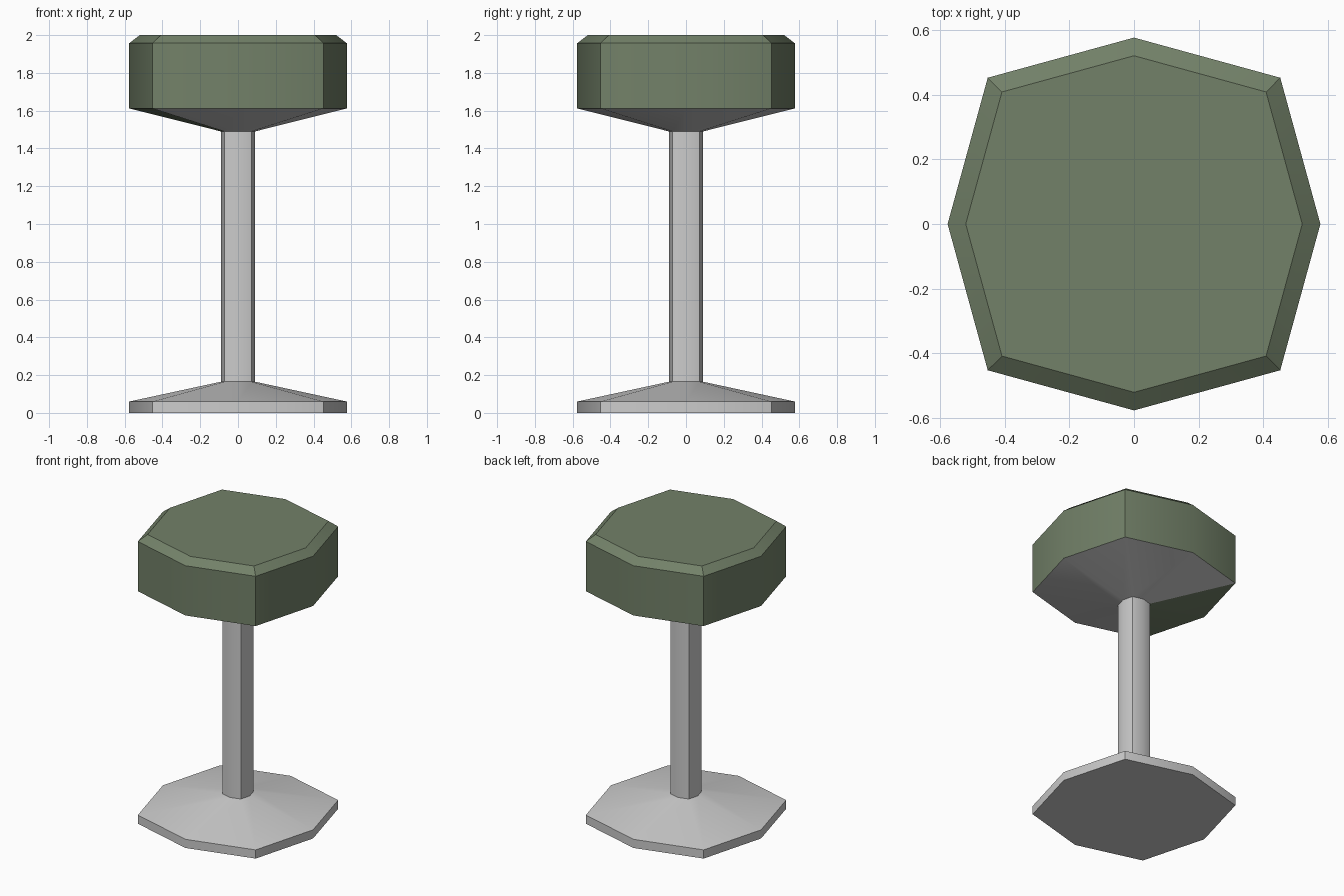
import bpy, math

if "Cube" in bpy.data.objects:
    bpy.data.objects.remove(bpy.data.objects["Cube"])

# Cushion colour
green = bpy.data.materials.new("green_cushion")
green.diffuse_color = (0.17, 0.22, 0.14, 1)
green.use_nodes = True
green.node_tree.nodes["Principled BSDF"].inputs["Base Color"].default_value = green.diffuse_color

DIAGONAL = 0.452 / 0.576  # diagonal corner coordinate relative to the cardinal one


def outline(r, z):
    """Bulging-square octagon, counter-clockwise from +x."""
    pts = []
    for k in range(8):
        a = k * math.pi / 4
        s = r * (DIAGONAL * math.sqrt(2) if k % 2 else 1)
        pts.append((s * math.cos(a), s * math.sin(a), z))
    return pts


def loft(name, profile, bottom=False, top=False, sides=range(8), mat=None):
    """Join stacked octagons given as (radius, height), bottom to top."""
    verts = [p for r, z in profile for p in outline(r, z)]
    faces = []
    for j in range(len(profile) - 1):
        for i in sides:
            n = (i + 1) % 8
            faces.append((j * 8 + i, j * 8 + n, j * 8 + 8 + n, j * 8 + 8 + i))
    if bottom:
        faces.append(tuple(range(7, -1, -1)))
    if top:
        faces.append(tuple(range(len(verts) - 8, len(verts))))
    mesh = bpy.data.meshes.new(name)
    mesh.from_pydata(verts, [], faces)
    mesh.update()
    obj = bpy.data.objects.new(name, mesh)
    bpy.context.collection.objects.link(obj)
    if mat:
        mesh.materials.append(mat)
    bpy.ops.object.select_all(action='DESELECT')
    obj.select_set(True)
    bpy.context.view_layer.objects.active = obj
    bpy.ops.object.shade_smooth_by_angle(angle=math.radians(33))
    return obj


R, POST = 0.576, 0.09

# Foot, post and flared seat support
loft("base", [(R, 0), (R, 0.06), (POST, 0.165)], bottom=True)
loft("post", [(POST, 0.165), (POST, 1.49)])
flare = [(POST, 1.49), (R, 1.612)]
loft("seat_support", flare, sides=[0, 1, 2, 5, 6, 7])
# Left quarter of the support is in the cushion colour
loft("seat_support_left", flare, sides=[3, 4], mat=green)

# Chamfered cushion
loft("seat_cushion", [(R, 1.612), (R, 1.957), (0.52, 2.0)], top=True, mat=green)
